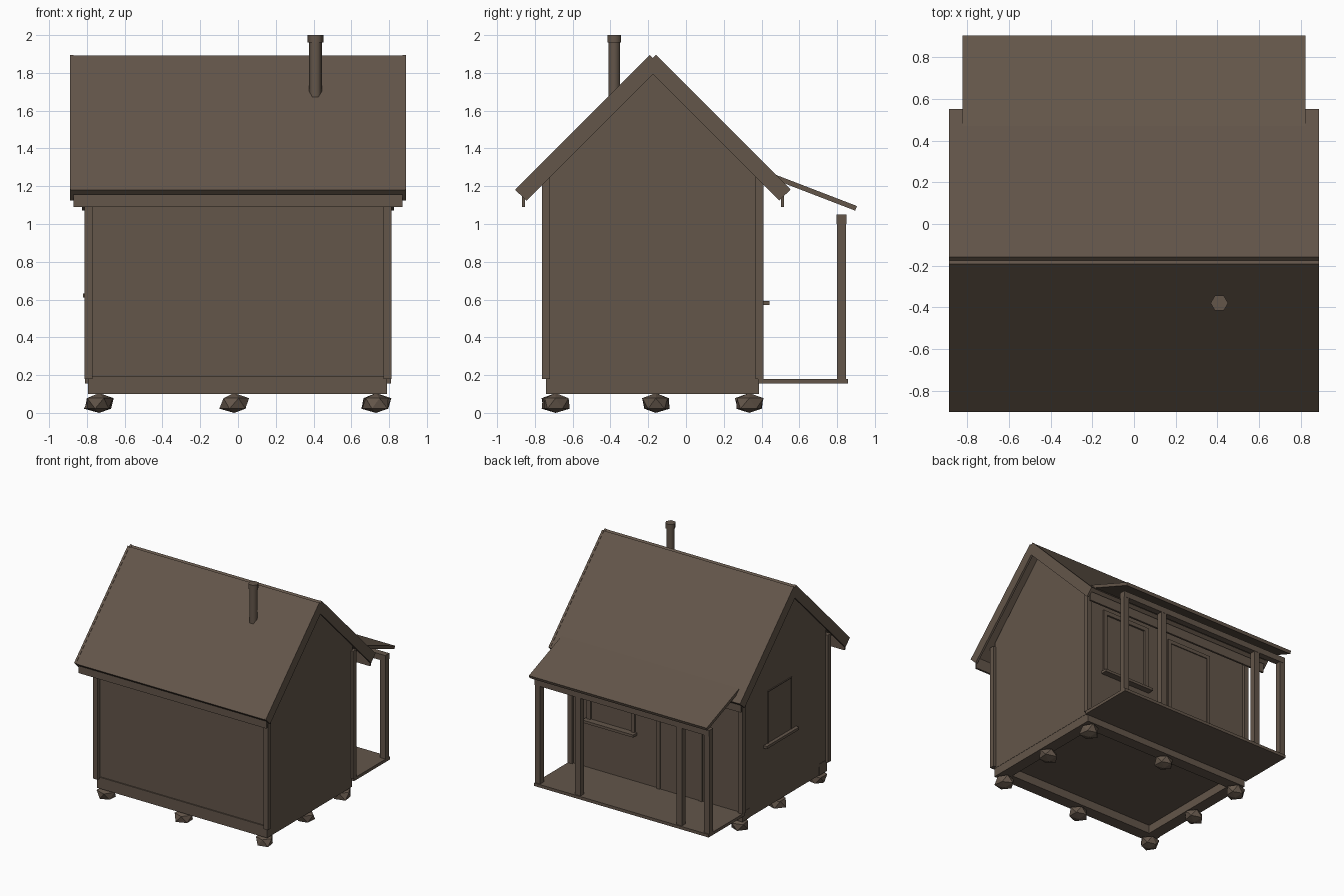
import bpy, bmesh, random
from math import radians, pi
from mathutils import Vector, Matrix

if "Cube" in bpy.data.objects:
    bpy.data.objects.remove(bpy.data.objects["Cube"])
random.seed(4)


def material(name, colour):
    mat = bpy.data.materials.new(name)
    mat.use_nodes = True
    mat.diffuse_color = (*colour, 1)
    mat.node_tree.nodes["Principled BSDF"].inputs["Base Color"].default_value = (*colour, 1)
    return mat


WOOD = material("weathered brown wood", (0.125, 0.092, 0.068))


def finish(name, bm):
    bmesh.ops.recalc_face_normals(bm, faces=bm.faces)
    mesh = bpy.data.meshes.new(name)
    bm.to_mesh(mesh)
    bm.free()
    mesh.materials.append(WOOD)
    obj = bpy.data.objects.new(name, mesh)
    bpy.context.collection.objects.link(obj)
    return obj


def box(name, x, y, z):
    """Box from (low, high) pairs."""
    bm = bmesh.new()
    bmesh.ops.create_cube(bm, size=1)
    for v in bm.verts:
        v.co = [lo + (c + 0.5) * (hi - lo) for c, (lo, hi) in zip(v.co, (x, y, z))]
    return finish(name, bm)


def prism(name, profile, x0, x1):
    """Extrude a (y, z) profile along x."""
    bm = bmesh.new()
    face = bm.faces.new([bm.verts.new((x0, y, z)) for y, z in profile])
    out = bmesh.ops.extrude_face_region(bm, geom=[face])
    moved = [g for g in out["geom"] if isinstance(g, bmesh.types.BMVert)]
    bmesh.ops.translate(bm, verts=moved, vec=(x1 - x0, 0, 0))
    return finish(name, bm)


def plank(name, top, low, thick, x0, x1):
    """Sloping board whose upper surface runs from top to low in (y, z)."""
    a, b = Vector(top), Vector(low)
    d = (b - a).normalized()
    n = Vector((-d.y, d.x))
    n = -n if n.y > 0 else n
    return prism(name, [a, b, b + n * thick, a + n * thick], x0, x1)


RIDGE = -0.175
FRONT, BACK = -0.74, 0.39

# Gabled house body
def gable(y):
    return 1.855 - abs(y - RIDGE)

prism("house_walls", [(FRONT + .01, .17), (BACK, .17), (BACK, gable(BACK)),
                      (RIDGE, gable(RIDGE)), (FRONT + .01, gable(FRONT))], -.79, .79)

# Ring of foundation beams
for name, y in (("front", (FRONT, FRONT + .1)), ("back", (BACK - .1, BACK - .004))):
    box(name + "_foundation_beam", (-.793, .788), y, (.1, .195 if name == "front" else .18))
for side in (-1, 1):
    x = sorted((side * .69, side * .788))
    box("side_foundation_beam", x, (FRONT + .1, BACK - .1), (.1, .18))

# Corner boards
for side in (-1, 1):
    x = sorted((side * .77, side * .812))
    box("front_corner_board", x, (-.762, -.72), (.18, 1.25))
    box("back_corner_board", x, (.367, .41), (.18, 1.25))

# Main roof, barge boards and eave fascias
for name, s in (("front", -1), ("back", 1)):
    top, low = (RIDGE + s * .016, 1.892), (RIDGE + s * .728, 1.18)
    plank(name + "_roof", top, low, .032, -.885, .885)
    for side in (-1, 1):
        lift = (0, .003)
        a, b = (tuple(p + q for p, q in zip(pt, lift)) for pt in (top, low))
        plank(name + "_barge_board", a, b, .083, *sorted((side * .872, side * .89)))
    y = RIDGE + s * .686
    box(name + "_fascia", (-.872, .872), (y - .008, y + .008), (1.09, 1.185))

# Porch roof, floor, beam and posts
plank("porch_roof", (.44, 1.274), (.905, 1.095), .026, -.825, .825)
box("porch_floor", (-.81, .81), (BACK - .01, .857), (.155, .18))
box("porch_beam", (-.81, .81), (.797, .85), (1.0, 1.05))
for x in (-.785, -.53, .41, .785):
    box("porch_post", (x - .025, x + .025), (.8, .848), (.18, 1.0))


def frame(name, lo, hi, z0, z1, width, at):
    """Rectangular trim; at() maps a span and a height range to a box."""
    for part, span, z in (("left", (lo, lo + width), (z0, z1)),
                          ("right", (hi - width, hi), (z0, z1)),
                          ("top", (lo + width, hi - width), (z1 - width, z1))):
        at(name + "_" + part + "_trim", span, z)


# Porch window and door
on_back = lambda n, span, z: box(n, span, (BACK - .01, BACK + .014), z)
frame("porch_window", .195, .64, .58, 1.14, .035, on_back)
box("porch_window_sill", (.18, .655), (BACK, .443), (.57, .592))
frame("door", -.43, -.01, .18, 1.12, .03, on_back)
box("door_panel", (-.4, -.04), (BACK - .01, BACK + .006), (.18, 1.09))

# Side window
on_side = lambda n, span, z: box(n, (-.797, -.78), span, z)
frame("side_window", -.27, .05, .62, 1.07, .008, on_side)
box("side_window_sill", (-.82, -.78), (-.33, .1), (.61, .632))

# Chimney pipe and cap
for name, r, z0, z1 in (("chimney_pipe", .034, 1.6, 1.97), ("chimney_cap", .042, 1.96, 2.0)):
    bm = bmesh.new()
    bmesh.ops.create_cone(bm, cap_ends=True, segments=6, radius1=r, radius2=r, depth=z1 - z0,
                          matrix=Matrix.Translation((.41, -.38, (z0 + z1) / 2))
                          @ Matrix.Rotation(pi / 2, 4, "Z"))
    obj = finish(name, bm)
    bpy.ops.object.select_all(action="DESELECT")
    obj.select_set(True)
    bpy.context.view_layer.objects.active = obj
    bpy.ops.object.shade_smooth_by_angle(angle=radians(65))

# Rough foundation stones
for x in (-.735, -.02, .73):
    for y in (-.69, -.16, .335):
        if abs(x) < .1 and y == -.16:
            continue
        bm = bmesh.new()
        bmesh.ops.create_icosphere(bm, subdivisions=1, radius=1)
        for v in bm.verts:
            k = random.uniform(.85, 1.15)
            v.co = (x + v.co.x * .08 * k, y + v.co.y * .078 * k,
                    min(max(.05 + v.co.z * .062, 0), .105))
        finish("foundation_stone", bm)
